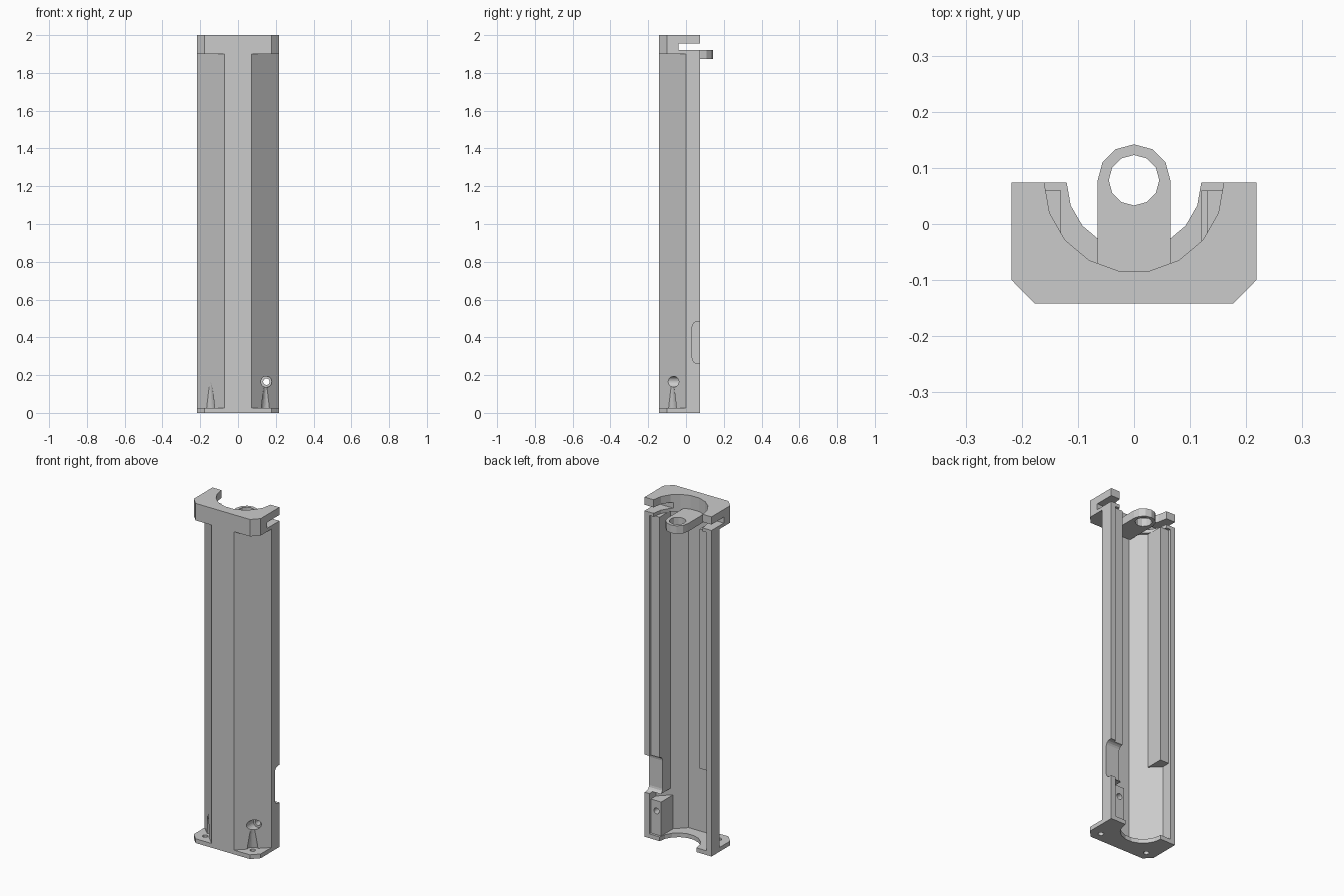
import bpy, bmesh
from math import cos, sin, pi, radians
from mathutils import Matrix

cube = bpy.data.objects.get("Cube")
if cube:
    bpy.data.objects.remove(cube, do_unlink=True)

grey = bpy.data.materials.new("light grey")
grey.use_nodes = True
COLOUR = (0.6, 0.6, 0.6, 1)
grey.diffuse_color = COLOUR
grey.node_tree.nodes["Principled BSDF"].inputs["Base Color"].default_value = COLOUR

BACK = 0.074      # open rear edge
FRONT = -0.142
HALF = 0.218      # half width
BASE_TOP, CAP_BOTTOM, TOP = 0.025, 1.9, 2.0


def add(name, bm):
    bmesh.ops.recalc_face_normals(bm, faces=bm.faces)
    mesh = bpy.data.meshes.new(name)
    bm.to_mesh(mesh)
    bm.free()
    mesh.materials.append(grey)
    obj = bpy.data.objects.new(name, mesh)
    bpy.context.collection.objects.link(obj)
    return obj


def prism(name, points, start, end, axis="z"):
    """Extrude a closed outline: xy along z, or yz along x."""
    bm = bmesh.new()
    place = (lambda a, b: (a, b, start)) if axis == "z" else (lambda a, b: (start, a, b))
    face = bm.faces.new([bm.verts.new(place(a, b)) for a, b in points])
    top = bmesh.ops.extrude_face_region(bm, geom=[face])["geom"]
    step = (0, 0, end - start) if axis == "z" else (end - start, 0, 0)
    bmesh.ops.translate(bm, vec=step, verts=[g for g in top if isinstance(g, bmesh.types.BMVert)])
    return add(name, bm)


def cone(name, r1, r2, start, end, x, other, axis="z", sides=24):
    bm = bmesh.new()
    bmesh.ops.create_cone(bm, cap_ends=True, segments=sides, radius1=r1, radius2=r2, depth=end - start)
    mid = (start + end) / 2
    if axis == "z":
        matrix = Matrix.Translation((x, other, mid))
    else:
        matrix = Matrix.Translation((x, mid, other)) @ Matrix.Rotation(radians(-90), 4, "X")
    bmesh.ops.transform(bm, matrix=matrix, verts=bm.verts)
    return add(name, bm)


def box(name, x, y, z):
    return prism(name, [(x[0], y[0]), (x[1], y[0]), (x[1], y[1]), (x[0], y[1])], *z)


def cut(obj, cutters):
    for c in cutters:
        mod = obj.modifiers.new("cut", "BOOLEAN")
        mod.operation, mod.solver, mod.object = "DIFFERENCE", "EXACT", c
    bpy.context.view_layer.update()
    graph = bpy.context.evaluated_depsgraph_get()
    mesh = bpy.data.meshes.new_from_object(obj.evaluated_get(graph))
    obj.modifiers.clear()
    obj.data = mesh


def channel(name, outer, inner, start, end):
    """Symmetric open channel; both half outlines run from rear edge to front."""
    flip = lambda half: [(-x, y) for x, y in half]
    outline = outer + flip(outer)[::-1] + flip(inner) + inner[::-1]
    return prism(name, outline, start, end)


def flange(name, radius, start, end):
    """Chamfered plate with a half-round bore in its rear edge."""
    bore = [(radius * cos(i * pi / 9), BACK - radius * sin(i * pi / 9)) for i in range(5)]
    return channel(name, [(HALF, BACK), (HALF, -0.1), (0.177, FRONT)], bore, start, end)


# Half-octagon shell wall
shell = channel("shell_wall", [(HALF, BACK), (HALF, 0), (0.072, FRONT)],
                [(0.187, BACK), (0.187, 0.013), (0.06, -0.111)], BASE_TOP, CAP_BOTTOM)

# End flanges
base = flange("base_flange", 0.12, 0, BASE_TOP)
cap = flange("top_flange", 0.16, CAP_BOTTOM, TOP)

# Inner rails, reaching from the diagonal wall to the rear
rail_half = [(0.13, -0.05), (0.2, 0.015), (0.2, 0.06), (0.13, 0.06)]
left_rail = prism("left_rail", rail_half, 0.265, 1.9)
right_rail = prism("right_rail", [(-x, y) for x, y in rail_half], 0.49, 1.9)

# Screw boss at the foot of the left wall
boss = prism("screw_boss", [(0.12, -0.06), (0.2, 0.015), (0.2, 0.06), (0.12, 0.06)], 0.02, 0.225)

# Ring tab below the top flange
ring = [(0.065 * cos(i * pi / 6), 0.077 + 0.065 * sin(i * pi / 6)) for i in range(7)]
tab = prism("ring_tab", [(-0.065, -0.105), (-0.055, -0.12), (0.055, -0.12), (0.065, -0.105)] + ring,
            1.873, 1.92)

# Cutters
slot = box("slot_cutter", (-0.3, 0.3), (-0.04, 0.2), (1.92, 1.955))
tab_hole = cone("tab_hole_cutter", 0.045, 0.045, 1.8, 1.99, 0, 0.078, sides=12)
reliefs = [cone("screw_relief_cutter", 0.034, 0.01, 0.02, 0.2, s * 0.155, -0.082) for s in (-1, 1)]
screw_holes = [cone("screw_hole_cutter", 0.015, 0.015, -0.05, 0.08, s * 0.155, -0.085) for s in (-1, 1)]
bore = cone("boss_hole_cutter", 0.017, 0.017, -0.3, 0.2, 0.15, 0.165, "y")
counterbore = cone("counterbore_cutter", 0.029, 0.029, -0.3, -0.03, 0.15, 0.165, "y")

# Round-cornered notch in the left wall's rear edge
R = 0.028
corners = [(0.033 + R - R * sin(i * pi / 8), 0.262 + R - R * cos(i * pi / 8)) for i in range(5)]
notch_outline = [(0.2, 0.262)] + corners + [(y, 0.746 - z) for y, z in reversed(corners)] + [(0.2, 0.484)]
notch = prism("notch_cutter", notch_outline, 0.05, 0.3, "x")

cut(shell, reliefs + [bore, counterbore, notch])
cut(boss, [bore, counterbore])
cut(left_rail, [notch])
cut(base, screw_holes)
cut(cap, [slot])
cut(tab, [tab_hole])

for c in [slot, tab_hole, bore, counterbore, notch] + reliefs + screw_holes:
    bpy.data.objects.remove(c, do_unlink=True)
